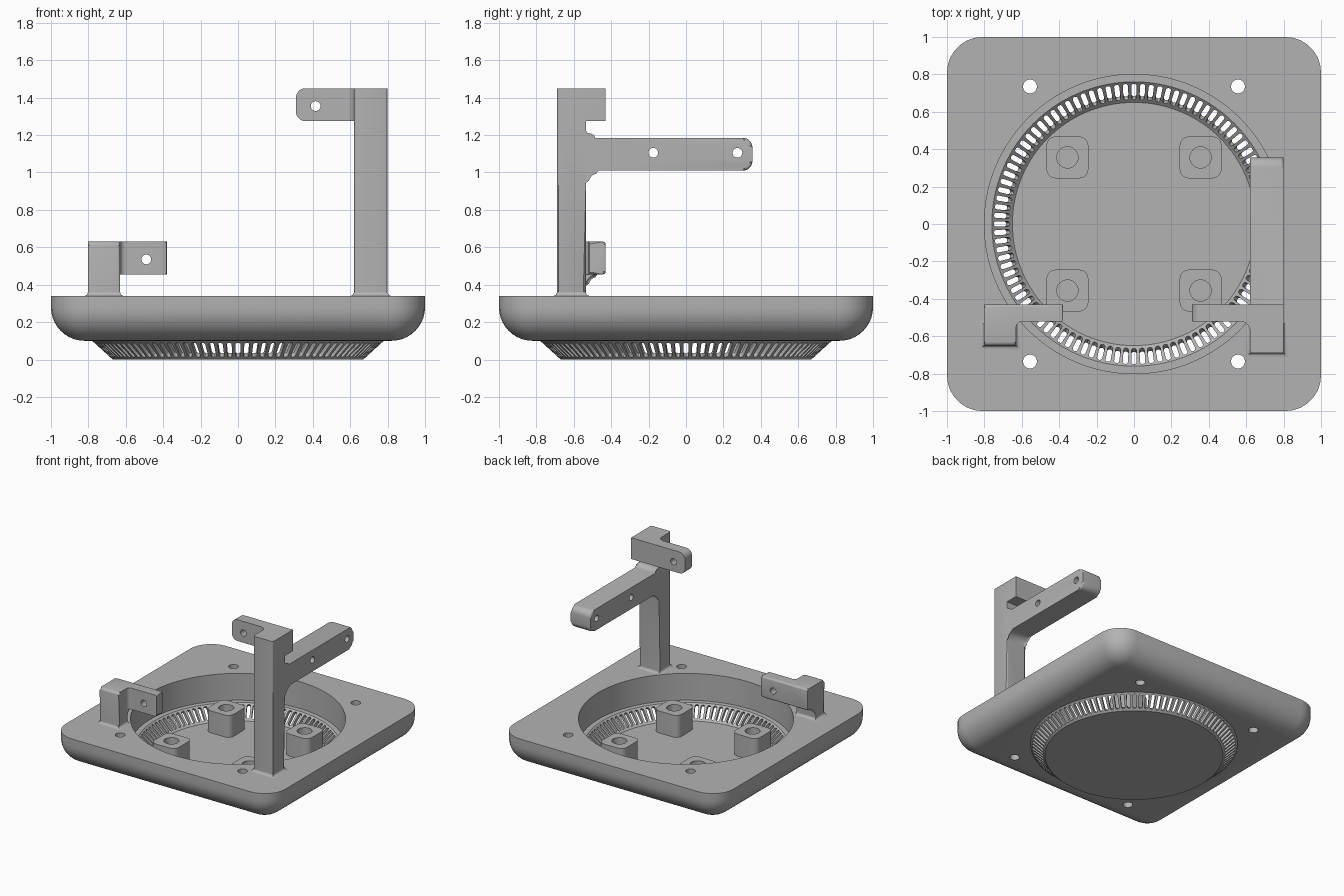
import bpy, bmesh
from math import sin, cos, pi, radians
from mathutils import Vector, Matrix

old = bpy.data.objects.get("Cube")
if old:
    bpy.data.objects.remove(old, do_unlink=True)

GREY = (0.45, 0.45, 0.45, 1)
mat = bpy.data.materials.new("plain grey")
mat.use_nodes = True
mat.diffuse_color = GREY
mat.node_tree.nodes["Principled BSDF"].inputs["Base Color"].default_value = GREY


def make(name, bm):
    bmesh.ops.recalc_face_normals(bm, faces=bm.faces)
    me = bpy.data.meshes.new(name)
    bm.to_mesh(me)
    bm.free()
    ob = bpy.data.objects.new(name, me)
    bpy.context.collection.objects.link(ob)
    me.materials.append(mat)
    return ob


def arc(prev, p, nxt, r, steps=7):
    """Points that round a right-angled corner."""
    p = Vector(p[:2])
    u = (Vector(prev[:2]) - p).normalized()
    v = (Vector(nxt[:2]) - p).normalized()
    c = p + (u + v) * r
    return [c - r * (v * cos(t) + u * sin(t)) for t in (pi / 2 * i / steps for i in range(steps + 1))]


def rounded(pts):
    """Outline from (a, b) or (a, b, radius) corners."""
    out = []
    for i, p in enumerate(pts):
        if len(p) == 3:
            out += arc(pts[i - 1], p, pts[(i + 1) % len(pts)], p[2])
        else:
            out.append(Vector(p))
    return out


def loft(name, rings, caps=True):
    """Join equal rings of points into a closed skin."""
    bm = bmesh.new()
    rows = [[bm.verts.new(p) for p in ring] for ring in rings]
    n = len(rows[0])
    for lo, hi in zip(rows, rows[1:]):
        for i in range(n):
            bm.faces.new((lo[i], lo[(i + 1) % n], hi[(i + 1) % n], hi[i]))
    if caps:
        bm.faces.new(rows[0][::-1])
        bm.faces.new(rows[-1])
    return bm


def prism(name, outline, axis, lo, hi, soft=None, width=0.015):
    """Extrude an outline along an axis; soften the cap edges picked by soft(midpoint)."""
    k = "xyz".index(axis)

    def place(p, d):
        c = list(p)
        c.insert(k, d)
        return c
    bm = loft(name, [[place(p, d) for p in outline] for d in (lo, hi)])
    if soft:
        picked = [e for e in bm.edges if abs(e.verts[0].co[k] - e.verts[1].co[k]) < 1e-5
                  and soft((e.verts[0].co + e.verts[1].co) / 2)]
        bmesh.ops.bevel(bm, geom=picked, offset=width, segments=3, profile=0.5, affect='EDGES')
    return make(name, bm)


def circle(a, b, r, n=32):
    return [(a + r * cos(2 * pi * i / n), b + r * sin(2 * pi * i / n)) for i in range(n)]


def cut(ob, *cutters):
    for c in cutters:
        c.hide_render = True
        mod = ob.modifiers.new("cut", 'BOOLEAN')
        mod.operation, mod.solver, mod.object = 'DIFFERENCE', 'EXACT', c
        bpy.context.view_layer.objects.active = ob
        bpy.ops.object.modifier_apply(modifier=mod.name)
        bpy.data.objects.remove(c, do_unlink=True)


def hole(a, b, r, axis, lo, hi):
    return prism("hole_cutter", circle(a, b, r), axis, lo, hi)


def rect(x0, x1, y0, y1, r):
    return rounded([(x0, y0, r), (x1, y0, r), (x1, y1, r), (x0, y1, r)])


# Base plate: rounded square with a full round along the lower edge
R, CORNER, LOW, TOP, SEG = 0.18, 0.19, 0.10, 0.34, 200
rings = []
for i in range(11):
    t = pi / 2 * i / 10
    inset = R * (1 - sin(t))
    h = 1 - inset
    rings.append([(*p, LOW + R * (1 - cos(t))) for p in rect(-h, h, -h, h, CORNER - inset)])
rings.append([(p[0], p[1], TOP) for p in rings[-1]])
plate = make("base_plate", loft("base_plate", rings))
cut(plate, prism("well_cutter", circle(0, 0, 0.8, SEG), "z", 0, 0.5))
for x in (-0.556, 0.556):
    for y in (-0.735, 0.735):
        cut(plate, hole(x, y, 0.037, "z", 0, 0.5))

# Bowl: floor disc, sloping grille wall and ledge
profile = [(0.67, 0), (0.78, 0.1), (0.80, 0.1), (0.80, 0.12), (0.76, 0.12), (0.65, 0.02)]
bowl = make("grille_bowl", loft("bowl", [[(*p, z) for p in circle(0, 0, r, SEG)] for r, z in profile]))

# Slots around the sloping wall
SLOTS, HALF, RAD, DEPTH = 100, 0.044, 0.0135, 0.04
slope = Vector((0.11, 0, 0.1)).normalized()
normal = Vector((slope.z, 0, -slope.x))
centre = Vector((0.715, 0, 0.063))
stadium = [(s * HALF + RAD * cos(t), RAD * sin(t))
           for s, start in ((1, -pi / 2), (-1, pi / 2))
           for t in (start + pi * i / 6 for i in range(7))]
slots = bmesh.new()
for k in range(SLOTS):
    turn = Matrix.Rotation(2 * pi * k / SLOTS, 3, 'Z')
    ends = [[slots.verts.new(turn @ (centre + slope * a + Vector((0, b, 0)) + normal * d))
             for a, b in stadium] for d in (-DEPTH, DEPTH)]
    n = len(stadium)
    for i in range(n):
        j = (i + 1) % n
        slots.faces.new((ends[0][i], ends[0][j], ends[1][j], ends[1][i]))
    slots.faces.new(ends[0][::-1])
    slots.faces.new(ends[1])
cut(bowl, make("slot_cutter", slots))

# Standoffs with screw holes
for sx, side in ((-1, "right"), (1, "left")):
    for sy, end in ((-1, "front"), (1, "back")):
        x, y, h = sx * 0.356, sy * 0.356, 0.112
        boss = prism(f"standoff_{end}_{side}", rect(x - h, x + h, y - h, y + h, 0.05), "z", 0.015, 0.2)
        cut(boss, hole(x, y, 0.057, "z", 0.04, 0.3))


def skirt(name, x0, x1, y0, y1):
    """Small concave flare where a post meets the plate."""
    levels = []
    for i in range(5):
        t = pi / 2 * i / 4
        g, z = 0.02 * (1 - sin(t)), TOP + 0.02 * (1 - cos(t))
        levels.append([(x0 - g, y0 - g, z), (x1 + g, y0 - g, z), (x1 + g, y1 + g, z), (x0 - g, y1 + g, z)])
    make(name, loft(name, levels))


def web(name, x, y, dx, r, z0, z1):
    """Inside fillet between a post and its tab."""
    p = (x, y)
    prism(name, [p] + arc((x + dx, y), p, (x, y - 1), r), "z", z0, z1)


# Tall post with its long rearward arm and head block
tall = prism("tall_post", rounded([
    (-0.69, 0.3), (-0.535, 0.3), (-0.535, 1.01, 0.065), (0.355, 1.01, 0.05), (0.355, 1.185, 0.05),
    (-0.535, 1.185, 0.05), (-0.535, 1.275), (-0.43, 1.275), (-0.43, 1.45), (-0.69, 1.45)]),
    "x", 0.62, 0.80, soft=lambda m: m.z < 1.2 or (m.x > 0.7 and m.y < -0.6))
cut(tall, hole(-0.175, 1.105, 0.026, "x", 0.5, 0.9), hole(0.275, 1.105, 0.026, "x", 0.5, 0.9))
skirt("tall_post_flare", 0.62, 0.80, -0.69, -0.535)

tall_tab = prism("tall_post_tab", rounded([
    (0.31, 1.275, 0.05), (0.62, 1.275), (0.62, 1.45), (0.31, 1.45, 0.05)]), "y", -0.522, -0.43)
cut(tall_tab, hole(0.415, 1.355, 0.026, "y", -0.6, -0.3))
web("tall_tab_fillet", 0.62, -0.522, -1, 0.05, 1.275, 1.45)

# Short post with its tab
prism("short_post", rounded([
    (-0.65, 0.3), (-0.535, 0.3), (-0.535, 0.455, 0.06), (-0.43, 0.455, 0.015),
    (-0.43, 0.63, 0.015), (-0.65, 0.63, 0.02)]),
    "x", -0.803, -0.63, soft=lambda m: m.x < -0.7 or m.y < -0.56)
skirt("short_post_flare", -0.803, -0.63, -0.65, -0.535)

short_tab = prism("short_post_tab", rounded([
    (-0.522, 0.455), (-0.43, 0.455, 0.015), (-0.43, 0.63, 0.015), (-0.522, 0.63)]),
    "x", -0.63, -0.38, soft=lambda m: m.x > -0.5, width=0.012)
cut(short_tab, hole(-0.49, 0.535, 0.026, "y", -0.6, -0.3))
web("short_tab_fillet", -0.63, -0.522, 1, 0.03, 0.455, 0.63)

# Smooth shading that keeps hard edges
bpy.ops.object.select_all(action='DESELECT')
for ob in bpy.context.collection.objects:
    if ob.type == 'MESH' and mat.name in ob.data.materials:
        ob.select_set(True)
        bpy.context.view_layer.objects.active = ob
bpy.ops.object.shade_smooth_by_angle(angle=radians(30))
